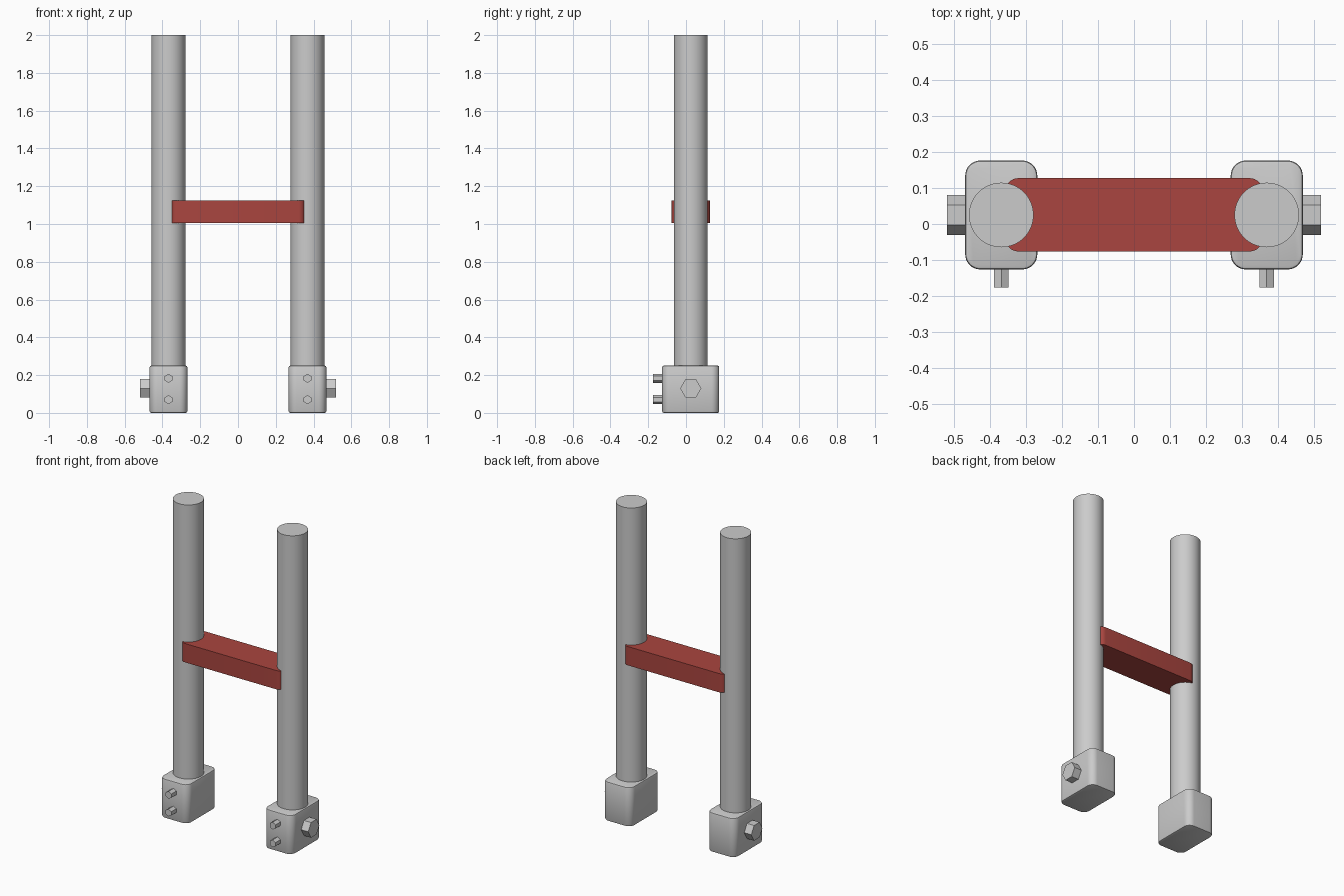
import bpy, bmesh, math
from mathutils import Matrix, Vector

if "Cube" in bpy.data.objects:
    bpy.data.objects.remove(bpy.data.objects["Cube"])


def finish(name, bm, mat=None, smooth=True):
    bmesh.ops.recalc_face_normals(bm, faces=bm.faces)
    mesh = bpy.data.meshes.new(name)
    bm.to_mesh(mesh)
    bm.free()
    obj = bpy.data.objects.new(name, mesh)
    bpy.context.collection.objects.link(obj)
    if mat:
        mesh.materials.append(mat)
    if smooth:
        bpy.ops.object.select_all(action='DESELECT')
        obj.select_set(True)
        bpy.context.view_layer.objects.active = obj
        bpy.ops.object.shade_smooth_by_angle(angle=math.radians(30))
    return obj


def rounded_block(name, lo, hi, radius, rim=0.0, mat=None):
    """Box with rounded upright corners and an optional small bevel on both rims."""
    lo, hi = Vector(lo), Vector(hi)
    bm = bmesh.new()
    bmesh.ops.create_cube(bm, size=1)
    for v in bm.verts:
        v.co = (lo + hi) / 2 + v.co * (hi - lo)
    upright = [e for e in bm.edges
               if abs(e.verts[0].co.z - e.verts[1].co.z) > 0.01]
    bmesh.ops.bevel(bm, geom=upright, offset=radius, segments=8,
                    profile=0.5, affect='EDGES')
    if rim:
        edges = [e for e in bm.edges
                 if abs(e.verts[0].co.z - e.verts[1].co.z) < 1e-5]
        bmesh.ops.bevel(bm, geom=edges, offset=rim, segments=2,
                        profile=0.5, affect='EDGES')
    return finish(name, bm, mat)


def rod(name, start, end, radius, sides, spin=0.0):
    """Capped prism or cylinder running from start to end."""
    start, end = Vector(start), Vector(end)
    axis = end - start
    bm = bmesh.new()
    matrix = (Matrix.Translation((start + end) / 2)
              @ axis.to_track_quat('Z', 'Y').to_matrix().to_4x4()
              @ Matrix.Rotation(spin, 4, 'Z'))
    bmesh.ops.create_cone(bm, cap_ends=True, segments=sides, radius1=radius,
                          radius2=radius, depth=axis.length, matrix=matrix)
    return finish(name, bm, smooth=sides > 8)


red = bpy.data.materials.new("red_paint")
red.diffuse_color = (0.40, 0.06, 0.05, 1)
red.use_nodes = True
red.node_tree.nodes["Principled BSDF"].inputs["Base Color"].default_value = red.diffuse_color

PX, PY = 0.368, 0.025  # post axis

for label, s in (("left", -1), ("right", 1)):
    # upright post and its clamp foot
    rod(f"{label}_post", (s * PX, PY, 0.2), (s * PX, PY, 2), 0.0895, 64)
    rounded_block(f"{label}_foot", (s * PX - 0.1, -0.126, 0),
                  (s * PX + 0.1, 0.176, 0.25), 0.042, 0.008)
    # large hex bolt on the outer side, corners pointing along y
    rod(f"{label}_side_bolt", (s * 0.455, 0.025, 0.13),
        (s * 0.518, 0.025, 0.13), 0.056, 6, math.pi / 6)
    # two small hex bolts on the front, corners pointing up
    for i, z in enumerate((0.07, 0.183)):
        rod(f"{label}_front_bolt_{i + 1}", (s * PX, -0.115, z),
            (s * PX, -0.176, z), 0.0235, 6)

# crossbar between the posts
rounded_block("crossbar", (-0.356, -0.076, 1.005), (0.356, 0.127, 1.125),
              0.035, mat=red)
